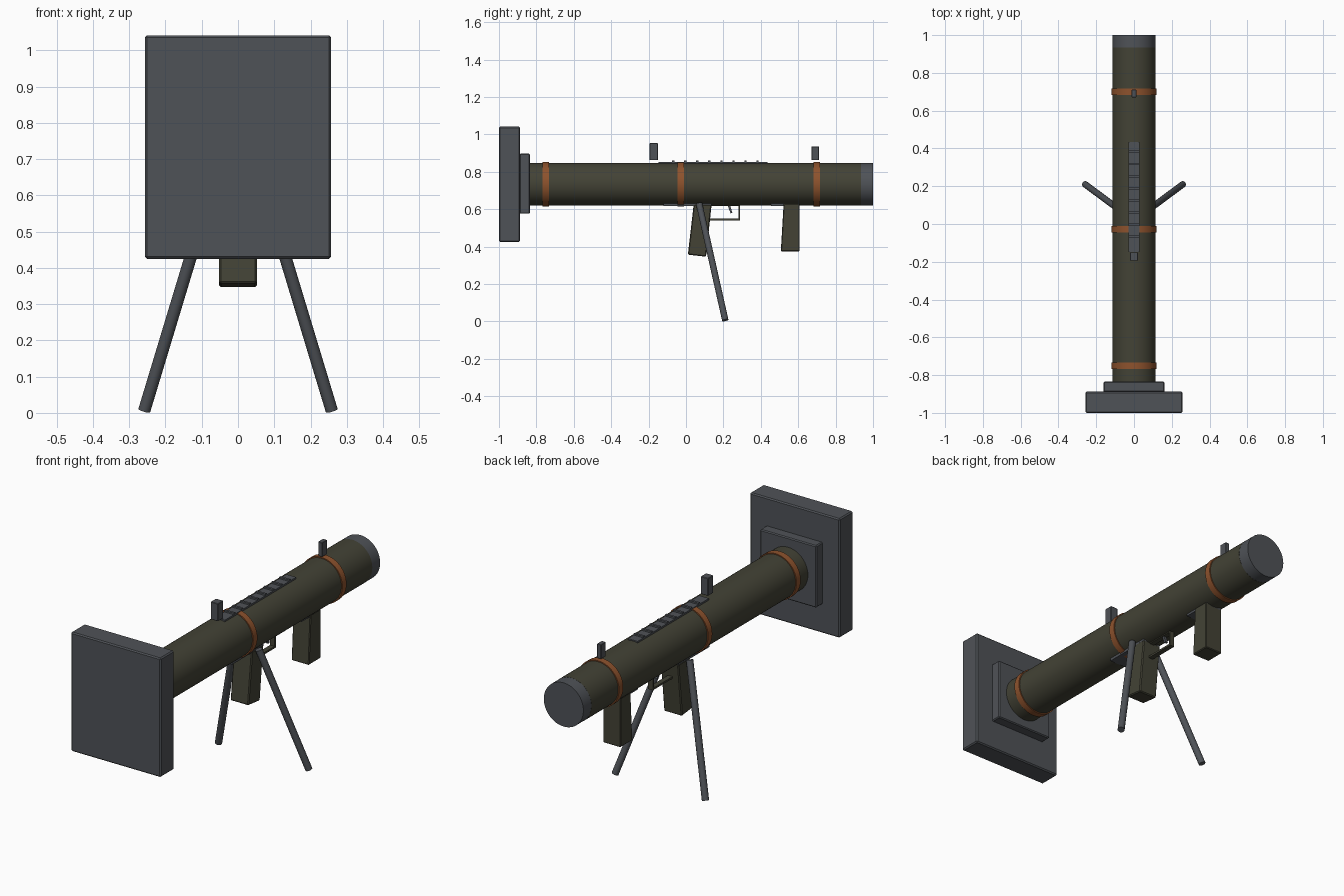
import bpy, bmesh, math
from mathutils import Vector, Matrix

if "Cube" in bpy.data.objects:
    bpy.data.objects.remove(bpy.data.objects["Cube"])


def material(name, rgb):
    m = bpy.data.materials.new(name)
    m.diffuse_color = (*rgb, 1)
    m.use_nodes = True
    m.node_tree.nodes["Principled BSDF"].inputs["Base Color"].default_value = m.diffuse_color
    return m


OLIVE = material("olive drab", (0.056, 0.055, 0.036))
GREY = material("gunmetal grey", (0.078, 0.085, 0.096))
ORANGE = material("burnt orange", (0.27, 0.085, 0.026))
AXIS_Z = 0.734   # height of the tube centre line


def finish(name, bm, mat, bevel=0.0):
    bmesh.ops.recalc_face_normals(bm, faces=bm.faces)
    me = bpy.data.meshes.new(name)
    bm.to_mesh(me)
    bm.free()
    me.materials.append(mat)
    ob = bpy.data.objects.new(name, me)
    bpy.context.collection.objects.link(ob)
    if bevel:
        mod = ob.modifiers.new("bevel", 'BEVEL')
        mod.width, mod.segments = bevel, 1
    return ob


def box(name, x, y, z, mat, bevel=0.0):
    """Box from (min, max) ranges."""
    bm = bmesh.new()
    size = [b - a for a, b in (x, y, z)]
    mid = [(a + b) / 2 for a, b in (x, y, z)]
    bmesh.ops.create_cube(bm, size=1, matrix=Matrix.Translation(mid) @ Matrix.Diagonal((*size, 1)))
    return finish(name, bm, mat, bevel)


def side_prism(name, profile, half_width, mat, bevel=0.0):
    """Extrude a (y, z) profile symmetrically across x."""
    bm = bmesh.new()
    face = bm.faces.new([bm.verts.new((-half_width, y, z)) for y, z in profile])
    ext = bmesh.ops.extrude_face_region(bm, geom=[face])
    verts = [g for g in ext["geom"] if isinstance(g, bmesh.types.BMVert)]
    bmesh.ops.translate(bm, verts=verts, vec=(2 * half_width, 0, 0))
    return finish(name, bm, mat, bevel)


def rod(name, a, b, radius, mat, sides=32):
    a, b = Vector(a), Vector(b)
    d = b - a
    bm = bmesh.new()
    bmesh.ops.create_cone(bm, cap_ends=True, segments=sides, radius1=radius, radius2=radius,
                          depth=d.length,
                          matrix=Matrix.Translation((a + b) / 2) @ d.to_track_quat('Z', 'Y').to_matrix().to_4x4())
    ob = finish(name, bm, mat)
    for o in bpy.context.selected_objects:
        o.select_set(False)
    ob.select_set(True)
    bpy.context.view_layer.objects.active = ob
    bpy.ops.object.shade_smooth_by_angle(angle=math.radians(35))
    return ob


def ring(name, y0, y1, radius, mat):
    return rod(name, (0, y0, AXIS_Z), (0, y1, AXIS_Z), radius, mat, 64)


# Launch tube, muzzle cap and coloured bands
ring("tube", -0.84, 0.935, 0.1138, OLIVE)
ring("muzzle_cap", 0.933, 1.0, 0.1132, GREY)
for i, y in enumerate((-0.75, -0.028, 0.70)):
    ring(f"band_{i + 1}", y - 0.017, y + 0.017, 0.119, ORANGE)

# Square rear plates
box("rear_plate", (-0.257, 0.257), (-1.0, -0.888), (0.425, 1.041), GREY, 0.006)
box("rear_plate_step", (-0.161, 0.161), (-0.89, -0.834), (0.576, 0.897), GREY, 0.005)

# Top rail with ribs
box("top_rail", (-0.028, 0.028), (-0.148, 0.435), (0.835, 0.853), GREY)
for i in range(8):
    y = -0.068 + i * 0.0643
    box(f"rail_rib_{i + 1}", (-0.028, 0.028), (y - 0.006, y + 0.006), (0.848, 0.861), GREY)

# Sights
box("rear_sight", (-0.021, 0.021), (-0.194, -0.150), (0.862, 0.953), GREY, 0.002)
box("front_sight", (-0.012, 0.012), (0.671, 0.711), (0.862, 0.936), GREY, 0.002)

# Mounts under the tube
box("grip_mount", (-0.05, 0.05), (-0.12, 0.135), (0.618, 0.635), GREY)
box("foregrip_mount", (-0.045, 0.045), (0.455, 0.607), (0.618, 0.635), GREY)

# Leaning pistol grip and tapered foregrip
side_prism("pistol_grip", [(0.010, 0.357), (0.107, 0.346), (0.137, 0.625), (0.041, 0.625)],
           0.052, OLIVE, 0.005)
side_prism("foregrip", [(0.507, 0.375), (0.607, 0.375), (0.607, 0.63), (0.522, 0.63)],
           0.05, OLIVE, 0.004)

# Trigger guard and trigger
side_prism("trigger_guard", [(0.12, 0.54), (0.29, 0.54), (0.29, 0.626), (0.12, 0.626), (0.12, 0.616),
                             (0.28, 0.616), (0.28, 0.55), (0.12, 0.55)], 0.013, OLIVE)
side_prism("trigger", [(0.238, 0.578), (0.248, 0.581), (0.235, 0.622), (0.222, 0.622)], 0.008, GREY)

# Bipod legs
for side, s in (("left", -1), ("right", 1)):
    rod(f"{side}_leg", (s * 0.07, 0.07, 0.63), (s * 0.2585, 0.21, 0.0065), 0.0172, GREY, 16)
